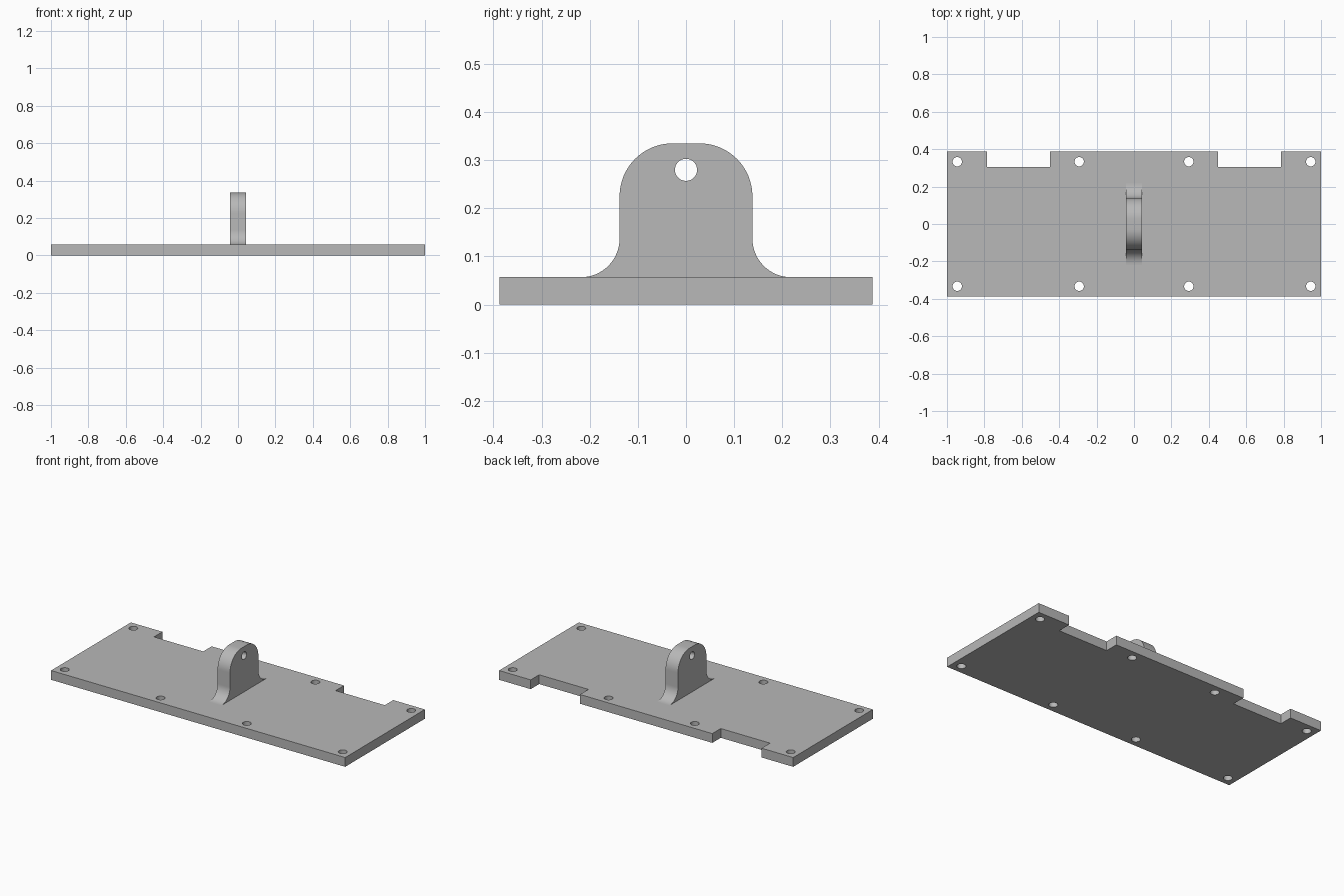
import bpy
import bmesh
from math import cos, sin, pi, radians
from mathutils import Matrix

cube = bpy.data.objects.get("Cube")
if cube:
    bpy.data.objects.remove(cube, do_unlink=True)

GREY = (0.48, 0.48, 0.48, 1)
metal = bpy.data.materials.new("plain grey")
metal.use_nodes = True
metal.diffuse_color = GREY
metal.node_tree.nodes["Principled BSDF"].inputs["Base Color"].default_value = GREY


def arc(cx, cy, r, start, end, steps=16):
    """Points along an arc, angles in degrees."""
    angles = [radians(start + (end - start) * i / steps) for i in range(steps + 1)]
    return [(cx + r * cos(a), cy + r * sin(a)) for a in angles]


def circle(cx, cy, r):
    return arc(cx, cy, r, 0, 360, 32)[:-1]


def mirrored(half):
    """Close a right-hand half outline with its mirror image."""
    return half + [(-u, v) for u, v in reversed(half)]


def extruded(name, loops, depth, matrix):
    """Fill an outline with holes and extrude it into a solid."""
    bm = bmesh.new()
    for loop in loops:
        verts = [bm.verts.new((u, v, 0)) for u, v in loop]
        for a, b in zip(verts, verts[1:] + verts[:1]):
            bm.edges.new((a, b))
    bmesh.ops.triangle_fill(bm, use_beauty=True, use_dissolve=False,
                            edges=bm.edges[:], normal=(0, 0, 1))
    out = bmesh.ops.extrude_face_region(bm, geom=bm.faces[:], use_keep_orig=True)
    moved = [g for g in out["geom"] if isinstance(g, bmesh.types.BMVert)]
    bmesh.ops.translate(bm, verts=moved, vec=(0, 0, depth))
    bmesh.ops.recalc_face_normals(bm, faces=bm.faces[:])
    bm.transform(matrix)
    mesh = bpy.data.meshes.new(name)
    bm.to_mesh(mesh)
    bm.free()
    mesh.materials.append(metal)
    obj = bpy.data.objects.new(name, mesh)
    bpy.context.collection.objects.link(obj)
    bpy.ops.object.select_all(action="DESELECT")
    obj.select_set(True)
    bpy.context.view_layer.objects.active = obj
    bpy.ops.object.shade_smooth_by_angle(angle=radians(30))
    return obj


# Base plate: two notches in the back edge and eight screw holes
THICK, DEPTH, NOTCH = 0.057, 0.387, 0.305
plate = mirrored([(1, -DEPTH), (1, DEPTH), (0.785, DEPTH), (0.785, NOTCH),
                  (0.45, NOTCH), (0.45, DEPTH)])
holes = [circle(x, y, 0.025) for x in (-0.945, -0.293, 0.293, 0.945)
         for y in (-0.333, 0.333)]
extruded("base_plate", [plate] + holes, THICK, Matrix())

# Upright lug: flared foot, rounded shoulders and a pin hole
HALF, TOP, FLARE, ROUND, WIDTH = 0.138, 0.335, 0.08, 0.11, 0.084
foot = arc(HALF + FLARE, THICK + FLARE, FLARE, 270, 180)
shoulder = arc(HALF - ROUND, TOP - ROUND, ROUND, 0, 90)
lug = mirrored([(HALF + FLARE, THICK / 2)] + foot + shoulder)
# Profile axes (u, v, depth) become (y, z, x)
stand = Matrix(((0, 0, 1, -WIDTH / 2), (1, 0, 0, 0), (0, 1, 0, 0), (0, 0, 0, 1)))
extruded("upright_lug", [lug, circle(0, 0.28, 0.023)], WIDTH, stand)
